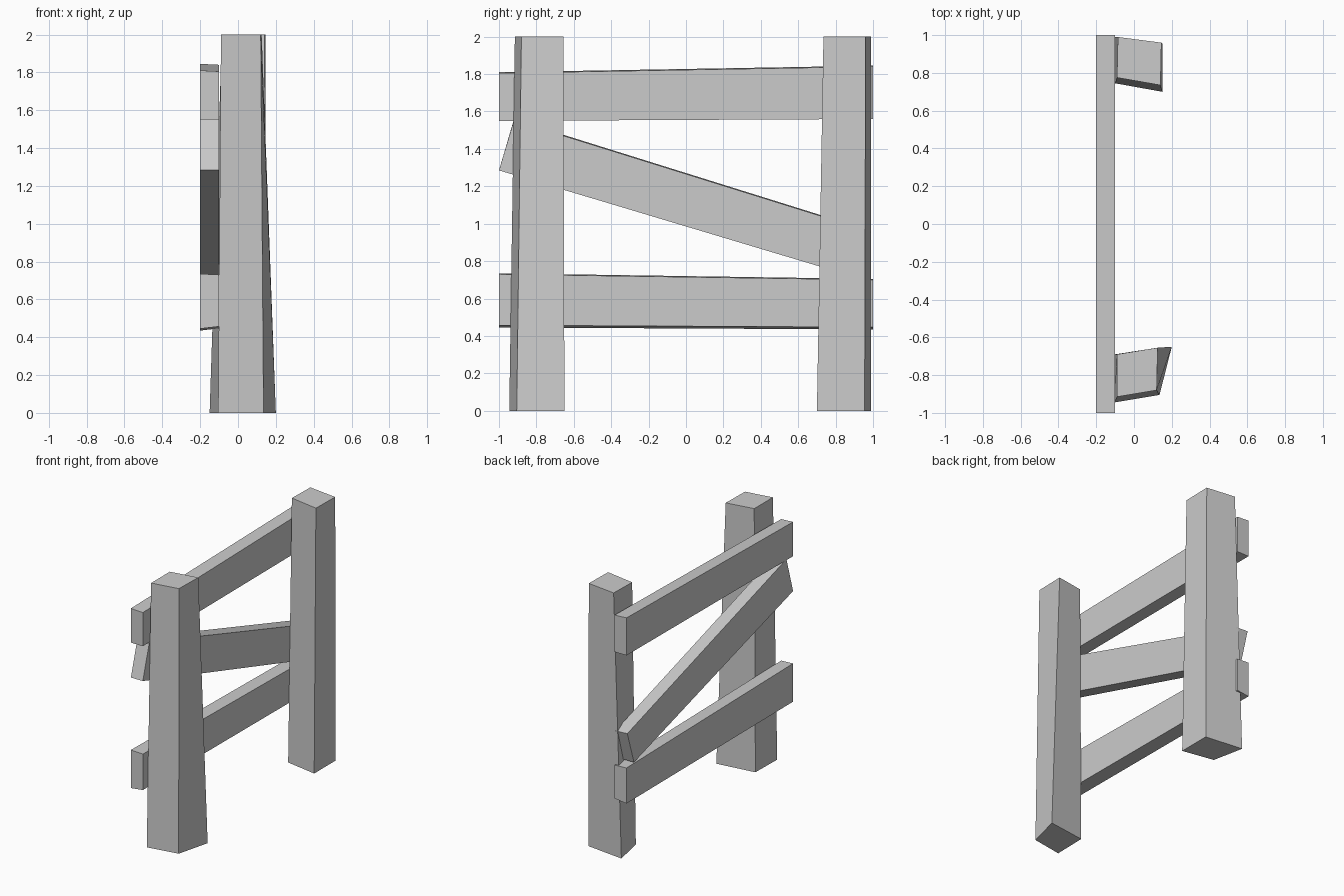
import bpy, bmesh

if "Cube" in bpy.data.objects:
    bpy.data.objects.remove(bpy.data.objects["Cube"])


def loft(name, start, end):
    """Closed four-sided beam between two end quads."""
    bm = bmesh.new()
    a = [bm.verts.new(p) for p in start]
    b = [bm.verts.new(p) for p in end]
    bm.faces.new(a)
    bm.faces.new(b[::-1])
    for i in range(4):
        j = (i + 1) % 4
        bm.faces.new((a[j], a[i], b[i], b[j]))
    bmesh.ops.recalc_face_normals(bm, faces=bm.faces[:])
    mesh = bpy.data.meshes.new(name)
    bm.to_mesh(mesh)
    bm.free()
    obj = bpy.data.objects.new(name, mesh)
    bpy.context.collection.objects.link(obj)
    return obj


def post(name, bottom, top):
    """Tapered post from (x, y) footprints at the ground and the top."""
    return loft(name, [(x, y, 0) for x, y in bottom], [(x, y, 2) for x, y in top])


def rail(name, front, back, x0=-0.2, x1=-0.1, lean=0.0):
    """Plank along y; each end is (bottom y, bottom z, top y, top z)."""
    def end(y0, z0, y1, z1):
        return [(x0, y0, z0 - lean), (x1, y0, z0), (x1, y1, z1), (x0, y1, z1 + 0.005)]
    return loft(name, end(*front), end(*back))


# Uneven tapered posts
post("front_post",
     [(-0.105, -0.945), (0.135, -0.905), (0.2, -0.65), (-0.1, -0.69)],
     [(-0.09, -0.915), (0.12, -0.88), (0.125, -0.655), (-0.09, -0.69)])
post("back_post",
     [(-0.1, 0.745), (0.15, 0.7), (0.15, 0.955), (-0.15, 0.99)],
     [(-0.09, 0.775), (0.14, 0.735), (0.145, 0.96), (-0.085, 0.99)])

# Horizontal planks on the outer side
rail("upper_rail", (-1, 1.55, -1, 1.805), (1, 1.56, 1, 1.84))
rail("lower_rail", (-1, 0.457, -1, 0.73), (1, 0.447, 1, 0.70), lean=0.012)

# Diagonal brace with square-cut ends
rail("diagonal_brace", (-1, 1.285, -0.92, 1.553), (0.91, 0.713, 0.99, 0.957))
